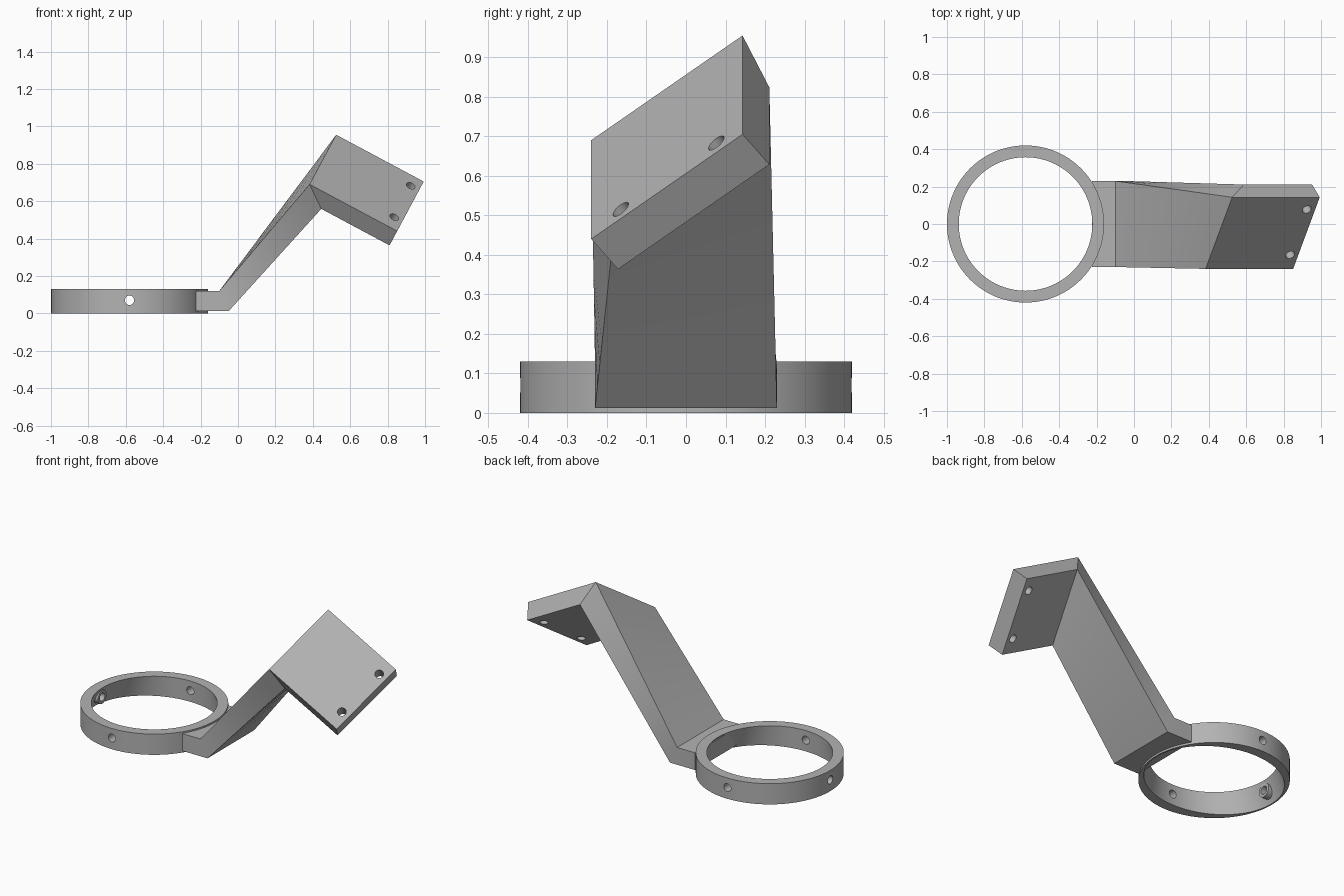
import bpy, bmesh, math
from mathutils import Vector

cube = bpy.data.objects.get("Cube")
if cube:
    bpy.data.objects.remove(cube, do_unlink=True)

grey = bpy.data.materials.new("mid grey")
grey.use_nodes = True
colour = (0.45, 0.45, 0.45, 1)
grey.diffuse_color = colour
grey.node_tree.nodes["Principled BSDF"].inputs["Base Color"].default_value = colour


def loft(name, sections, closed=False):
    """Bridge matching loops; cap the ends unless the chain is closed."""
    bm = bmesh.new()
    loops = [[bm.verts.new(p) for p in s] for s in sections]
    pairs = list(zip(loops, loops[1:]))
    if closed:
        pairs.append((loops[-1], loops[0]))
    for a, b in pairs:
        for i in range(len(a)):
            j = (i + 1) % len(a)
            bm.faces.new((a[i], a[j], b[j], b[i]))
    if not closed:
        bm.faces.new(loops[0])
        bm.faces.new(loops[-1])
    bmesh.ops.recalc_face_normals(bm, faces=bm.faces)
    mesh = bpy.data.meshes.new(name)
    bm.to_mesh(mesh)
    bm.free()
    obj = bpy.data.objects.new(name, mesh)
    bpy.context.collection.objects.link(obj)
    mesh.materials.append(grey)
    return obj


def rod(name, start, end, radius, segments=24):
    """Cylinder between two points."""
    start, end = Vector(start), Vector(end)
    turn = (end - start).to_track_quat("Z", "Y")
    rim = [turn @ Vector((radius * math.cos(a), radius * math.sin(a), 0))
           for a in (math.tau * i / segments for i in range(segments))]
    return loft(name, [[start + p for p in rim], [end + p for p in rim]])


def drill(target, cutter):
    cutter.hide_render = True
    cutter.hide_viewport = True
    cutter.display_type = "WIRE"
    mod = target.modifiers.new("hole", "BOOLEAN")
    mod.operation = "DIFFERENCE"
    mod.solver = "EXACT"
    mod.object = cutter


def smooth(obj):
    bpy.ops.object.select_all(action="DESELECT")
    obj.select_set(True)
    bpy.context.view_layer.objects.active = obj
    bpy.ops.object.shade_smooth_by_angle(angle=math.radians(30))


# Ring: round outside, flared towards the bottom inside
centre = Vector((-0.58, 0, 0))
outer, inner, height = 0.42, 0.357, 0.13


def ellipse(rx, ry, z, n=96):
    return [centre + Vector((rx * math.cos(math.tau * i / n),
                             ry * math.sin(math.tau * i / n), z)) for i in range(n)]


ring = loft("clamp_ring", [ellipse(outer, outer, 0), ellipse(outer, outer, height),
                           ellipse(inner, inner, height),
                           ellipse(0.412, inner, 0)], closed=True)

# Screw bosses on the flared sides, and radial holes all round
parts = [ring]
for k in range(4):
    d = Vector((round(math.cos(k * math.pi / 2)), round(math.sin(k * math.pi / 2)), 0))
    mid = centre + Vector((0, 0, 0.07))
    hole = rod("ring_hole_cutter", mid + d * 0.3, mid + d * 0.45, 0.025)
    drill(ring, hole)
    if k % 2 == 0:
        boss = rod("screw_boss", mid + d * 0.36, mid + d * 0.405, 0.042)
        drill(boss, hole)
        parts.append(boss)

# Mounting plate frame: back top corner, long edge, side edge, thickness
corner = Vector((0.525, 0.143, 0.955))
along = Vector((0.468, 0, -0.25))
across = Vector((-0.142, -0.383, -0.265))
normal = across.cross(along).normalized()
if normal.z < 0:
    normal = -normal
under = normal * -0.11

# Bracket: foot, twisted arm and tilted plate in one body
half = 0.23
foot = [(-0.225, -half, 0.12), (-0.225, half, 0.12),
        (-0.225, half, 0.012), (-0.225, -half, 0.012)]
bend = [(-0.1, -half, 0.12), (-0.1, half, 0.12),
        (-0.05, half, 0.012), (-0.05, -half, 0.012)]
neck = [corner + across, corner, corner + under + along * 0.22,
        corner + across + under + along * 0.22]
tip = [p + along for p in (corner + across, corner,
                           corner + under, corner + across + under)]
steps = 10
arm = [[Vector(a).lerp(b, t / steps) for a, b in zip(bend, neck)]
       for t in range(steps + 1)]
bracket = loft("bracket_arm", [foot] + arm + [tip])
parts.append(bracket)

# Two mounting holes near the plate's free end
for x, y, z in ((0.925, 0.075, 0.685), (0.835, -0.165, 0.515)):
    p = Vector((x, y, z))
    drill(bracket, rod("plate_hole_cutter", p + normal * 0.1, p - normal * 0.25, 0.025))

for part in parts:
    smooth(part)
